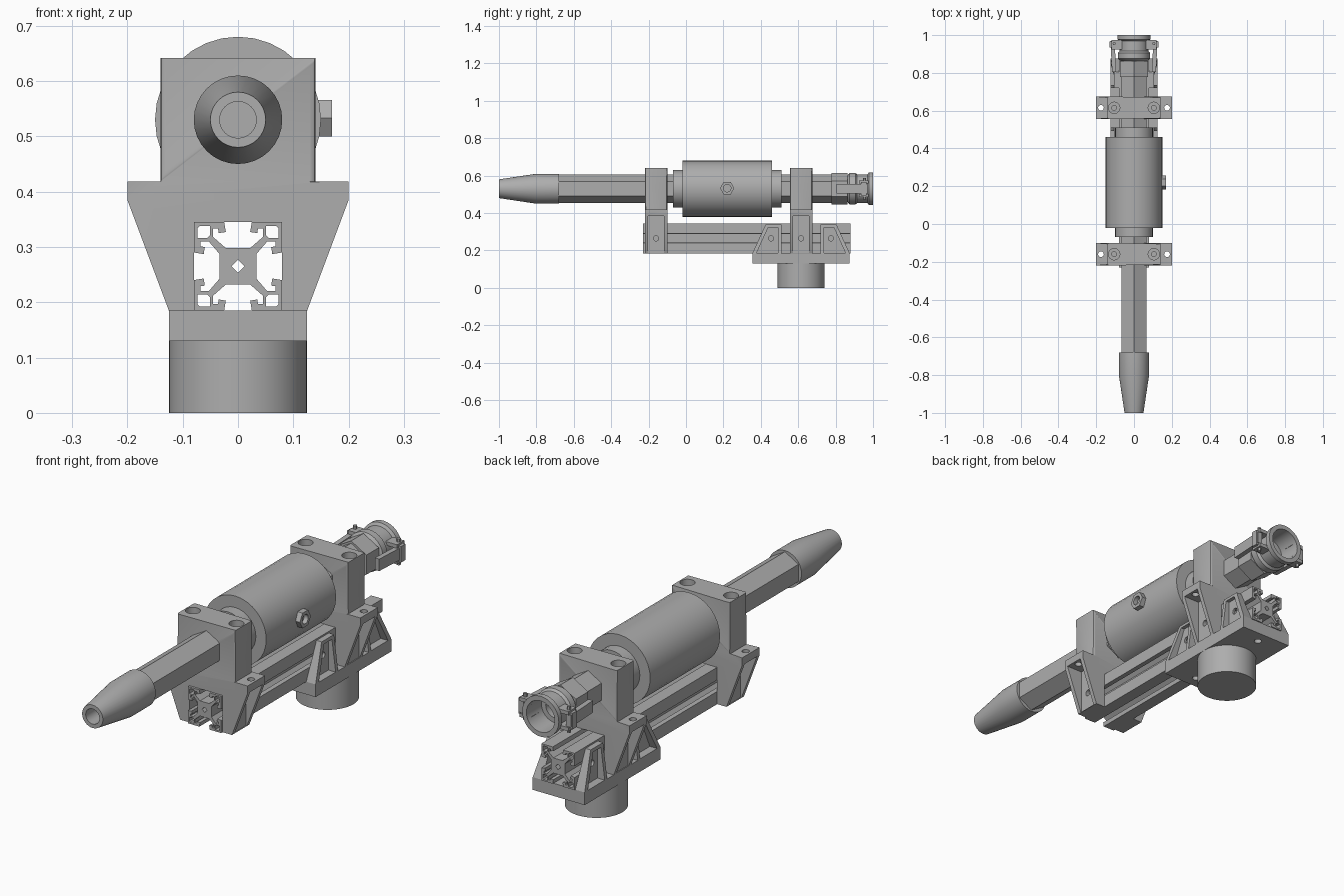
import bpy, bmesh
from math import pi, radians
from mathutils import Matrix, Vector

if "Cube" in bpy.data.objects:
    bpy.data.objects.remove(bpy.data.objects["Cube"])

grey = bpy.data.materials.new("plain_grey")
grey.use_nodes = True
grey.diffuse_color = (0.42, 0.42, 0.42, 1)
grey.node_tree.nodes["Principled BSDF"].inputs["Base Color"].default_value = (0.42, 0.42, 0.42, 1)
AXIS = 0.53  # height of the barrel axis
parts = []


def add(name, bm):
    bmesh.ops.recalc_face_normals(bm, faces=bm.faces)
    mesh = bpy.data.meshes.new(name)
    bm.to_mesh(mesh)
    bm.free()
    mesh.materials.append(grey)
    ob = bpy.data.objects.new(name, mesh)
    bpy.context.collection.objects.link(ob)
    parts.append(ob)
    return ob


def tapered(name, z0, low, z1, high=None):
    """Block between two rectangles (x0, x1, y0, y1) at heights z0 and z1."""
    bm = bmesh.new()
    bmesh.ops.create_cube(bm, size=1)
    for v in bm.verts:
        r = (high or low) if v.co.z > 0 else low
        v.co = (r[v.co.x > 0], r[2 + (v.co.y > 0)], z1 if v.co.z > 0 else z0)
    return add(name, bm)


def rod(name, centre, radius, length, axis="Z", sides=24):
    bm = bmesh.new()
    bmesh.ops.create_cone(bm, cap_ends=True, segments=sides, radius1=radius,
                          radius2=radius, depth=length)
    turn = {"X": Matrix.Rotation(pi / 2, 4, "Y"),
            "Y": Matrix.Rotation(pi / 2, 4, "X"), "Z": Matrix()}[axis]
    bm.transform(Matrix.Translation(centre) @ turn)
    return add(name, bm)


def lathe(name, profile, sides=32):
    """Spin (radius, y) points round the barrel axis."""
    bm = bmesh.new()
    vs = [bm.verts.new((r, y, AXIS)) for r, y in profile]
    edges = [bm.edges.new(p) for p in zip(vs, vs[1:])]
    bmesh.ops.spin(bm, geom=vs + edges, cent=(0, 0, AXIS), axis=(0, 1, 0),
                   angle=2 * pi, steps=sides)
    bmesh.ops.remove_doubles(bm, verts=bm.verts, dist=1e-4)
    return add(name, bm)


def prism(name, outlines, y0, y1):
    """Extrude (x, z) outlines along y; inner outlines become holes."""
    curve = bpy.data.curves.new(name, "CURVE")
    curve.dimensions = "2D"
    curve.fill_mode = "BOTH"
    curve.extrude = (y1 - y0) / 2
    for pts in outlines:
        s = curve.splines.new("POLY")
        s.points.add(len(pts) - 1)
        for p, (x, z) in zip(s.points, pts):
            p.co = (x, z, 0, 1)
        s.use_cyclic_u = True
    tmp = bpy.data.objects.new(name, curve)
    bpy.context.collection.objects.link(tmp)
    bpy.context.view_layer.update()
    mesh = bpy.data.meshes.new_from_object(tmp.evaluated_get(bpy.context.evaluated_depsgraph_get()))
    bm = bmesh.new()
    bm.from_mesh(mesh)
    bpy.data.objects.remove(tmp)
    bpy.data.meshes.remove(mesh)
    bmesh.ops.remove_doubles(bm, verts=bm.verts, dist=1e-5)
    bm.transform(Matrix.Translation((0, (y0 + y1) / 2, 0)) @ Matrix.Rotation(pi / 2, 4, "X"))
    return add(name, bm)


def cut(ob, cutters):
    for c in cutters:
        c.hide_render = True
        m = ob.modifiers.new("cut", "BOOLEAN")
        m.operation, m.object, m.solver = "DIFFERENCE", c, "EXACT"
        bpy.context.view_layer.objects.active = ob
        bpy.ops.object.modifier_apply(modifier=m.name)
        parts.remove(c)
        bpy.data.objects.remove(c)


# Barrel: nozzle, hexagonal pipe, main cylinder with collars
lathe("nozzle", [(0, -.9), (.033, -.9), (.033, -1), (.05, -1), (.08, -.8), (.08, -.68), (0, -.68)])
rod("hex_pipe", (0, .07, AXIS), .075, 1.5, "Y", 6)
lathe("main_cylinder", [(0, -.07), (.1, -.07), (.1, -.02), (.15, -.02), (.15, .46),
                        (.1, .46), (.1, .51), (0, .51)])

# Side port nut
nut = rod("side_nut", (.155, .22, AXIS + .003), .038, .03, "X", 6)
cut(nut, [rod("bore", (.17, .22, AXIS + .003), .02, .04, "X")])

# Slotted square rail
MID = .265
half = [(.08, .08), (.025, .08), (.022, .062), (.035, .06), (.036, .068), (.045, .068),
        (.045, .053), (.022, .033)]
side = half + [(-x, z) for x, z in reversed(half[1:])]
rail = []
for k in range(4):
    for x, z in side:
        for _ in range(k):
            x, z = -z, x
        rail.append((x, z + MID))
holes = [[(.012, MID), (0, MID + .012), (-.012, MID), (0, MID - .012)]]
for sx in (-1, 1):
    for sz in (-1, 1):
        holes.append([(sx * (.062 + a * .011), MID + sz * (.062 + b * .011)) for a, b in
                      ((-1, -.6), (-.6, -1), (1, -1), (1, .6), (.6, 1), (-1, 1))])
prism("slotted_rail", [rail] + holes, -.23, .88)

# Two clamp blocks straddling the rail
right = [(.08, .345), (.08, .185), (.125, .185), (.2, .385), (.2, .418), (.14, .418), (.14, .642)]
outline = right + [(-x, z) for x, z in reversed(right)]
for name, y in (("front_clamp", -.16), ("rear_clamp", .615)):
    clamp = prism(name, [outline], y - .06, y + .06)
    bm = bmesh.new()
    bm.from_mesh(clamp.data)
    corners = [e for e in bm.edges if all(abs(abs(v.co.x) - .14) < .001 for v in e.verts)
               and abs(e.verts[0].co.z - e.verts[1].co.z) > .1]
    bmesh.ops.bevel(bm, geom=corners, offset=.01, segments=3, affect="EDGES", profile=.5)
    bm.to_mesh(clamp.data)
    bm.free()
    tools = []
    for s in (-1, 1):
        xs = sorted((s * .122, s * .3))
        tools += [tapered("pocket", .187, (*xs, y - .042, y + .042), .385),
                  rod("side_hole", (s * .1, y, MID), .014, .1, "X"),
                  rod("flange_hole", (s * .175, y, .4), .015, .1),
                  rod("counterbore", (s * .105, y, .642), .03, .08),
                  rod("bolt_hole", (s * .105, y, .6), .013, .12)]
    cut(clamp, tools)

# Base plate and round post
plate = tapered("base_plate", .13, (-.125, .125, .355, .875), .185)
cut(plate, [rod("plate_hole", (0, y, .13), .016, .06) for y in (.41, .82)])
rod("round_post", (0, .615, .065), .125, .13, sides=48)

# Tapered brackets holding the rail at both ends of the plate
for s, word in ((-1, "right"), (1, "left")):
    for d, end in ((-1, "front"), (1, "rear")):
        def rect(x0, x1, near, far):
            return (*sorted((s * x0, s * x1)), *sorted((.615 + d * near, .615 + d * far)))
        bracket = tapered(f"{end}_{word}_bracket", .185, rect(.08, .125, .105, .26),
                          .338, rect(.08, .105, .105, .19))
        cut(bracket, [tapered("pocket", .186, rect(.09, .2, .122, .238),
                              .324, rect(.09, .2, .122, .175)),
                      rod("side_hole", (s * .09, .615 + d * .16, MID), .014, .05, "X")])

# Rear hose coupling: hex neck, hollow socket, cam levers
rod("coupling_hex", (0, .82, AXIS), .085, .085, "Y", 6)
lathe("coupling_socket", [(0, .86), (.065, .86), (.085, .875), (.085, .905), (.076, .915), (.076, .97),
                          (.088, .978), (.088, 1), (.068, 1), (.066, .9), (.045, .9), (.045, .87), (0, .87)])
for s, word in ((-1, "right"), (1, "left")):
    for dz in (-.035, .035):
        tapered(f"{word}_lever_ear", AXIS + dz - .008,
                (*sorted((s * .06, s * .118)), .925, .975), AXIS + dz + .008)
    rod(f"{word}_lever_pin", (s * .105, .955, AXIS), .008, .115, "Z", 12)
    lever = tapered(f"{word}_lever", AXIS - .026, (-.011, .011, -.15, .015), AXIS + .026)
    lever.data.transform(Matrix.Translation((s * .113, .955, 0)) @ Matrix.Rotation(s * radians(-3), 4, "Z"))
    tapered(f"{word}_lever_tip", AXIS - .035, (*sorted((s * .1, s * .13)), .935, .965), AXIS + .035)

# Smooth round surfaces, keep sharp edges
for ob in bpy.context.view_layer.objects:
    ob.select_set(ob in parts)
bpy.context.view_layer.objects.active = parts[0]
bpy.ops.object.shade_smooth_by_angle(angle=radians(30))
